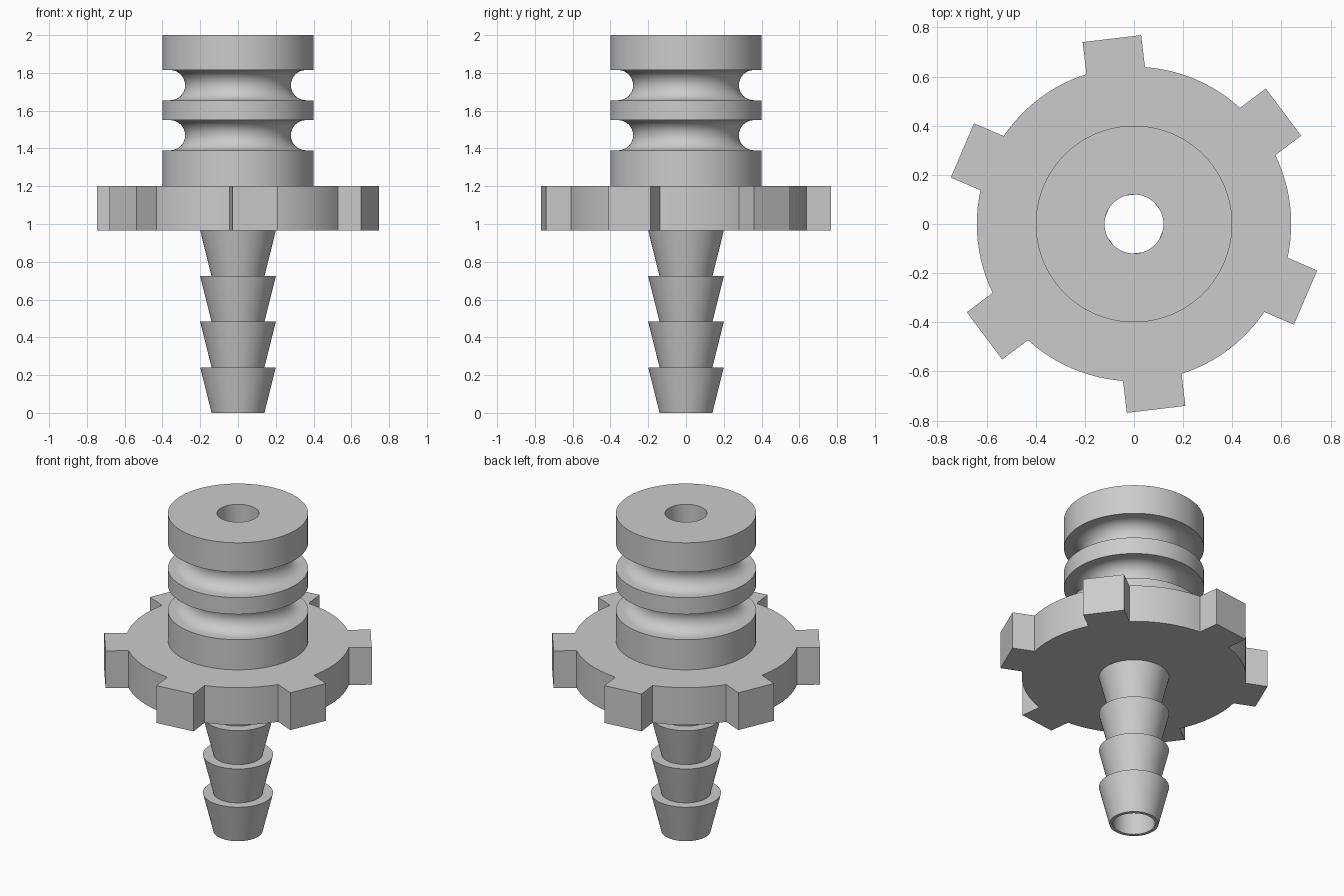
import bpy, bmesh
from math import sin, cos, asin, atan2, hypot, pi, radians

if "Cube" in bpy.data.objects:
    bpy.data.objects.remove(bpy.data.objects["Cube"])

grey = bpy.data.materials.new("light grey plastic")
grey.use_nodes = True
colour = (0.6, 0.6, 0.6, 1)
grey.diffuse_color = colour
grey.node_tree.nodes["Principled BSDF"].inputs["Base Color"].default_value = colour

SEGMENTS = 96
BORE = 0.12
FLANGE_BOTTOM, FLANGE_TOP, TOP = 0.965, 1.2, 2.0


def loft(name, rings):
    """Skin a closed loop of rings that all have the same point count."""
    bm = bmesh.new()
    loops = [[bm.verts.new(p) for p in ring] for ring in rings]
    for a, b in zip(loops, loops[1:] + loops[:1]):
        for i in range(len(a)):
            j = (i + 1) % len(a)
            bm.faces.new((a[i], a[j], b[j], b[i]))
    bmesh.ops.recalc_face_normals(bm, faces=bm.faces)
    mesh = bpy.data.meshes.new(name)
    bm.to_mesh(mesh)
    bm.free()
    mesh.materials.append(grey)
    obj = bpy.data.objects.new(name, mesh)
    bpy.context.collection.objects.link(obj)
    bpy.ops.object.select_all(action='DESELECT')
    obj.select_set(True)
    bpy.context.view_layer.objects.active = obj
    bpy.ops.object.shade_smooth_by_angle(angle=radians(25))
    return obj


def revolve(name, profile):
    """Spin an (r, z) outline around z, closing it along the bore."""
    outline = [(BORE, profile[0][1])] + profile + [(BORE, profile[-1][1])]
    angles = [2 * pi * i / SEGMENTS for i in range(SEGMENTS)]
    loft(name, [[(r * cos(a), r * sin(a), z) for a in angles] for r, z in outline])


# Hose stem: four stacked barbs
barbs = []
step = FLANGE_BOTTOM / 4
for i in range(4):
    barbs += [(0.14, i * step), (0.2, (i + 1) * step)]
revolve("barbed_stem", barbs)

# Plug body with two round-bottomed seal grooves
body = [(0.4, FLANGE_TOP)]
for centre in (1.47, 1.735):
    body.append((0.4, centre - 0.08))
    for i in range(17):
        t = pi * i / 16
        body.append((0.36 - 0.08 * sin(t), centre - 0.08 * cos(t)))
    body.append((0.4, centre + 0.08))
body.append((0.4, TOP))
revolve("grooved_body", body)

# Flange disc with six square lugs
RADIUS, LUG_REACH, LUG_HALF = 0.64, 0.76, 0.12
base = asin(LUG_HALF / RADIUS)
tip, tip_radius = atan2(LUG_HALF, LUG_REACH), hypot(LUG_HALF, LUG_REACH)
gap = pi / 3 - 2 * base
edge = []
for k in range(6):
    mid = radians(36.8 + 60 * k)
    edge += [(mid - tip, tip_radius), (mid + tip, tip_radius)]
    edge += [(mid + base + gap * i / 12, RADIUS) for i in range(13)]


def flange_ring(z, inner):
    return [((BORE if inner else r) * cos(a), (BORE if inner else r) * sin(a), z)
            for a, r in edge]


loft("lugged_flange", [flange_ring(FLANGE_BOTTOM, True), flange_ring(FLANGE_BOTTOM, False),
                       flange_ring(FLANGE_TOP, False), flange_ring(FLANGE_TOP, True)])
